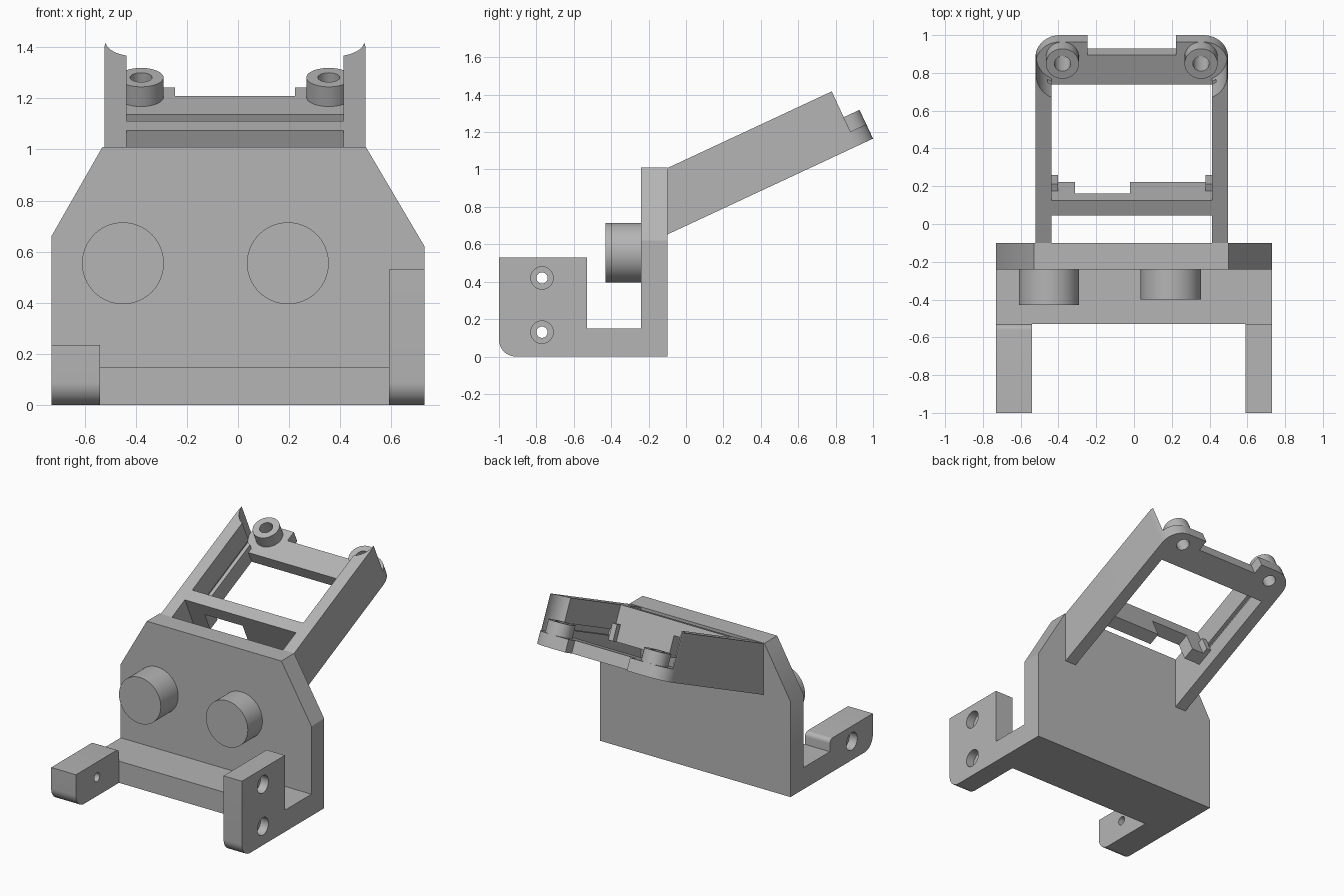
import bpy, bmesh
from math import radians, cos, sin, pi
from mathutils import Vector, Matrix

if "Cube" in bpy.data.objects:
    bpy.data.objects.remove(bpy.data.objects["Cube"], do_unlink=True)

grey = bpy.data.materials.new("plain_grey")
grey.use_nodes = True
grey.diffuse_color = (0.46, 0.46, 0.46, 1)
grey.node_tree.nodes["Principled BSDF"].inputs["Base Color"].default_value = grey.diffuse_color


def prism(name, outline, axis, lo, hi):
    """Extrude a 2D outline along an axis; outline uses the other two axes in order."""
    i = "xyz".index(axis)
    bm = bmesh.new()
    verts = []
    for p in outline:
        c = list(p)
        c.insert(i, lo)
        verts.append(bm.verts.new(c))
    face = bm.faces.new(verts)
    top = bmesh.ops.extrude_face_region(bm, geom=[face])
    shift = Vector((0, 0, 0))
    shift[i] = hi - lo
    bmesh.ops.translate(bm, vec=shift, verts=[g for g in top["geom"] if isinstance(g, bmesh.types.BMVert)])
    bmesh.ops.recalc_face_normals(bm, faces=bm.faces)
    mesh = bpy.data.meshes.new(name)
    bm.to_mesh(mesh)
    bm.free()
    mesh.materials.append(grey)
    obj = bpy.data.objects.new(name, mesh)
    bpy.context.collection.objects.link(obj)
    return obj


def box(name, x, y, z):
    return prism(name, [(x[0], y[0]), (x[1], y[0]), (x[1], y[1]), (x[0], y[1])], "z", *z)


def arc(cx, cy, r, start, end, steps=12):
    return [(cx + r * cos(radians(start + (end - start) * k / steps)),
             cy + r * sin(radians(start + (end - start) * k / steps))) for k in range(steps + 1)]


def cylinder(name, centre, r, axis, lo, hi, sides=48):
    return prism(name, arc(*centre, r, 0, 360, sides)[:-1], axis, lo, hi)


def combine(obj, others, operation="DIFFERENCE"):
    """Apply booleans and discard the helper solids."""
    for other in others:
        mod = obj.modifiers.new("bool", "BOOLEAN")
        mod.operation, mod.solver, mod.object = operation, "EXACT", other
        other.hide_render = True
        bpy.context.view_layer.update()
        graph = bpy.context.evaluated_depsgraph_get()
        mesh = bpy.data.meshes.new_from_object(obj.evaluated_get(graph))
        obj.modifiers.clear()
        obj.data = mesh
        bpy.data.objects.remove(other, do_unlink=True)


parts = []

# Upright plate with sloped shoulders, and the base strip in front of it
parts.append(prism("upright_plate", [(-0.73, 0), (0.73, 0), (0.73, 0.62), (0.5, 1.01),
                                     (-0.53, 1.01), (-0.73, 0.66)], "y", -0.24, -0.10))
parts.append(box("base_strip", (-0.73, 0.73), (-0.53, -0.24), (0, 0.15)))

# Round knobs on the front
for name, x, front in (("right_knob", -0.45, -0.43), ("left_knob", 0.195, -0.40)):
    parts.append(cylinder(name, (x, 0.555), 0.16, "y", front, -0.24, 64))

# Forward arms with a rounded lower corner and counterbored holes
heel = arc(-0.91, 0.09, 0.09, 180, 270)
tall_arm = prism("left_arm", heel + [(-0.53, 0), (-0.53, 0.53), (-1, 0.53)], "x", 0.59, 0.73)
low_arm = prism("right_arm", heel + [(-0.53, 0)] + arc(-0.56, 0.205, 0.03, 0, 90, 6) + [(-1, 0.235)],
                "x", -0.73, -0.54)
for arm, heights, side in ((tall_arm, (0.13, 0.42), 1), (low_arm, (0.13,), -1)):
    for z in heights:
        spot = (-0.77, z)
        sink = sorted((side * 0.67, side * 0.8))
        combine(arm, [cylinder("bore", spot, 0.03, "x", *sorted((side * 0.5, side * 0.8))),
                      cylinder("sink", spot, 0.06, "x", *sink)])
    parts.append(arm)

# Tilted frame, modelled flat: y runs along it, z is its height
wall_in, wall_out, post_x, post_y = 0.425, 0.51, 0.367, -0.088
front, deck, rim = -1.217, 0.085, 0.322
half = [(wall_in, -0.25), (wall_in, front), (wall_out, front)]
half += arc(wall_out - 0.13, -0.13, 0.13, 0, 90) + [(0.235, 0), (0.235, -0.077)]
frame = prism("tilted_frame", half + [(-x, y) for x, y in reversed(half)], "z", 0, rim)
combine(frame, [box("deck_cut", (-wall_in, wall_in), (-0.3, 0.1), (deck, 0.5))])
for side in (-1, 1):
    spot = (side * post_x, post_y)
    groove = sorted((side * 0.4, side * (wall_in + 0.025)))
    combine(frame, [cylinder("clearance", spot, 0.138, "z", deck, 0.5),
                    box("groove", groove, (-0.8, -0.2), (0.12, 0.16))])
    combine(frame, [cylinder("post", spot, 0.0875, "z", 0.04, 0.17)], "UNION")
    combine(frame, [cylinder("post_bore", spot, 0.043, "z", -0.1, 0.3)])

# Crossbar with hanging tabs and corner stops
bar_y = (-0.905, -0.817)
tilted = [frame,
          box("crossbar", (-wall_in, wall_in), bar_y, (0.23, rim)),
          box("right_tab", (-wall_in, -0.30), bar_y, (0.09, 0.23)),
          box("left_tab", (-0.01, wall_in), bar_y, (0.09, 0.23))]
for name, side in (("right_stop", -1), ("left_stop", 1)):
    tilted.append(box(name, sorted((side * wall_in, side * 0.39)), (bar_y[1], -0.775), (0.09, 0.2)))
for obj in tilted:
    obj.matrix_world = Matrix.Translation((-0.012, 1.0, 1.165)) @ Matrix.Rotation(radians(25), 4, "X")
parts += tilted

# Smooth the round surfaces, keep the edges sharp
bpy.ops.object.select_all(action="DESELECT")
for obj in parts:
    obj.select_set(True)
bpy.context.view_layer.objects.active = parts[0]
bpy.ops.object.shade_smooth_by_angle(angle=radians(30))
